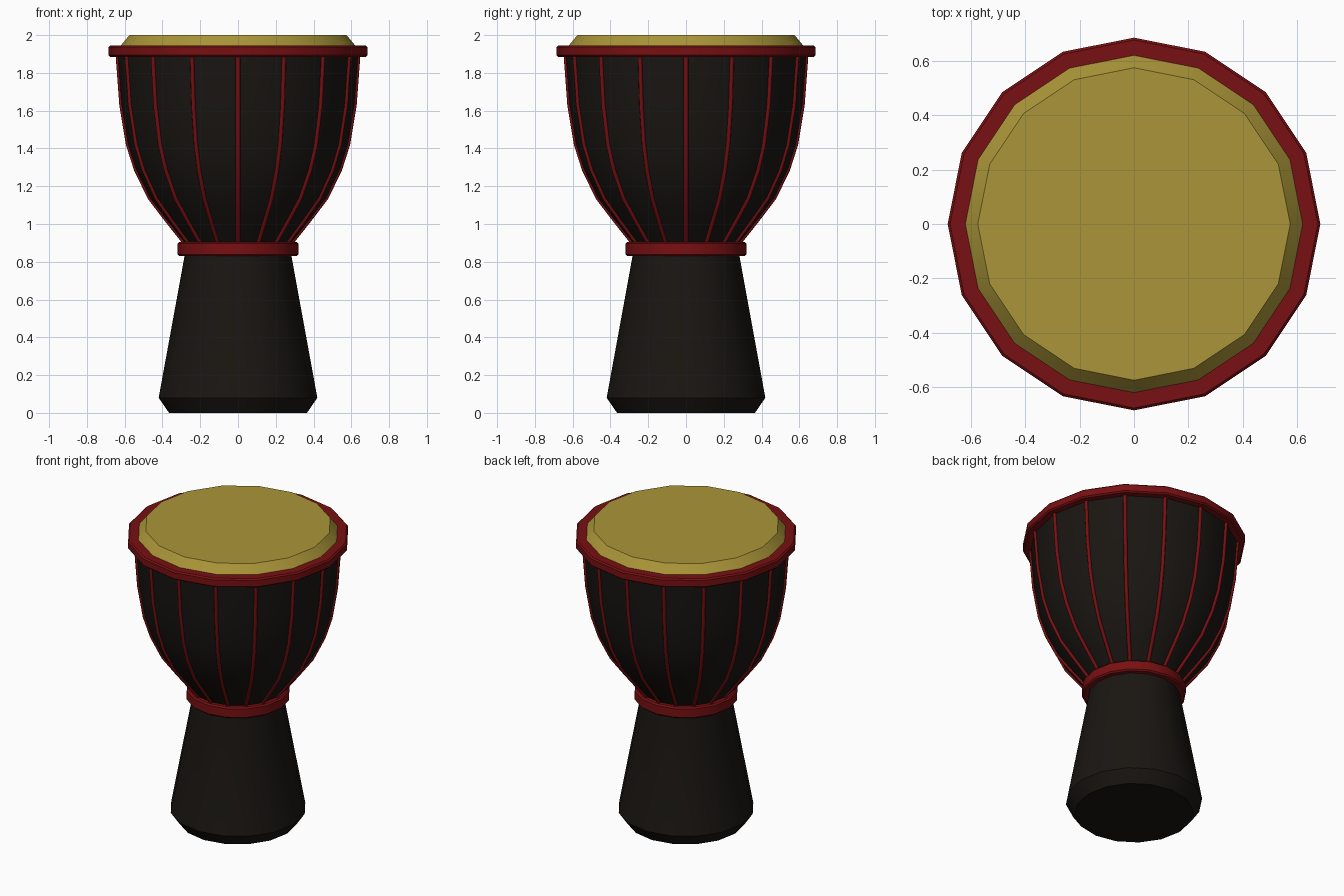
import bpy, bmesh, math

if "Cube" in bpy.data.objects:
    bpy.data.objects.remove(bpy.data.objects["Cube"])

SIDES = 16


def material(name, rgb):
    m = bpy.data.materials.new(name)
    m.diffuse_color = (*rgb, 1)
    m.use_nodes = True
    m.node_tree.nodes["Principled BSDF"].inputs["Base Color"].default_value = m.diffuse_color
    return m


DARK = material("dark_wood", (0.010, 0.008, 0.006))
RED = material("red_cord", (0.19, 0.005, 0.006))
SKIN = material("drum_skin", (0.40, 0.30, 0.04))


def lathe(name, profile, mat, ring=False):
    """Revolve (radius, z) points; ring closes the section, otherwise the ends are capped."""
    bm = bmesh.new()
    loops = [[bm.verts.new((r * math.cos(a), r * math.sin(a), z))
              for a in (2 * math.pi * i / SIDES for i in range(SIDES))]
             for r, z in profile]
    pairs = list(zip(loops, loops[1:]))
    if ring:
        pairs.append((loops[-1], loops[0]))
    else:
        bm.faces.new(loops[0])
        bm.faces.new(loops[-1])
    for lo, hi in pairs:
        for i in range(SIDES):
            j = (i + 1) % SIDES
            bm.faces.new((lo[i], lo[j], hi[j], hi[i]))
    bmesh.ops.recalc_face_normals(bm, faces=bm.faces)
    me = bpy.data.meshes.new(name)
    bm.to_mesh(me)
    bm.free()
    ob = bpy.data.objects.new(name, me)
    bpy.context.collection.objects.link(ob)
    me.materials.append(mat)
    bpy.ops.object.select_all(action='DESELECT')
    ob.select_set(True)
    bpy.context.view_layer.objects.active = ob
    bpy.ops.object.shade_smooth_by_angle(angle=math.radians(30))
    return ob


# Wooden shell: flared foot, narrow neck and goblet bowl
bowl = [(0.283, 0.90), (0.378, 1.02), (0.468, 1.138), (0.540, 1.286),
        (0.583, 1.42), (0.618, 1.63), (0.638, 1.90)]
lathe("drum_shell", [(0.365, 0), (0.42, 0.08), (0.283, 0.83)] + bowl, DARK)

# Skin with sloped edge
lathe("drum_head", [(0.625, 1.90), (0.625, 1.94), (0.575, 2.0)], SKIN)


# Chamfered red rings at the rim and the neck
def band(name, r_in, r_out, z0, z1, c=0.009):
    lathe(name, [(r_in, z0), (r_out - c, z0), (r_out, z0 + c),
                 (r_out, z1 - c), (r_out - c, z1), (r_in, z1)], RED, ring=True)


band("rim_ring", 0.60, 0.686, 1.885, 1.945)
band("neck_ring", 0.27, 0.32, 0.83, 0.905)

# Tension cords running down each edge of the bowl
cords = bpy.data.curves.new("tension_cords", 'CURVE')
cords.dimensions = '3D'
cords.bevel_depth = 0.012
cords.bevel_resolution = 1
cords.use_fill_caps = True
for i in range(SIDES):
    a = 2 * math.pi * i / SIDES
    s = cords.splines.new('POLY')
    s.points.add(len(bowl) - 1)
    for p, (r, z) in zip(s.points, bowl):
        p.co = (r * math.cos(a), r * math.sin(a), z, 1)
cords.materials.append(RED)
bpy.context.collection.objects.link(bpy.data.objects.new("tension_cords", cords))
